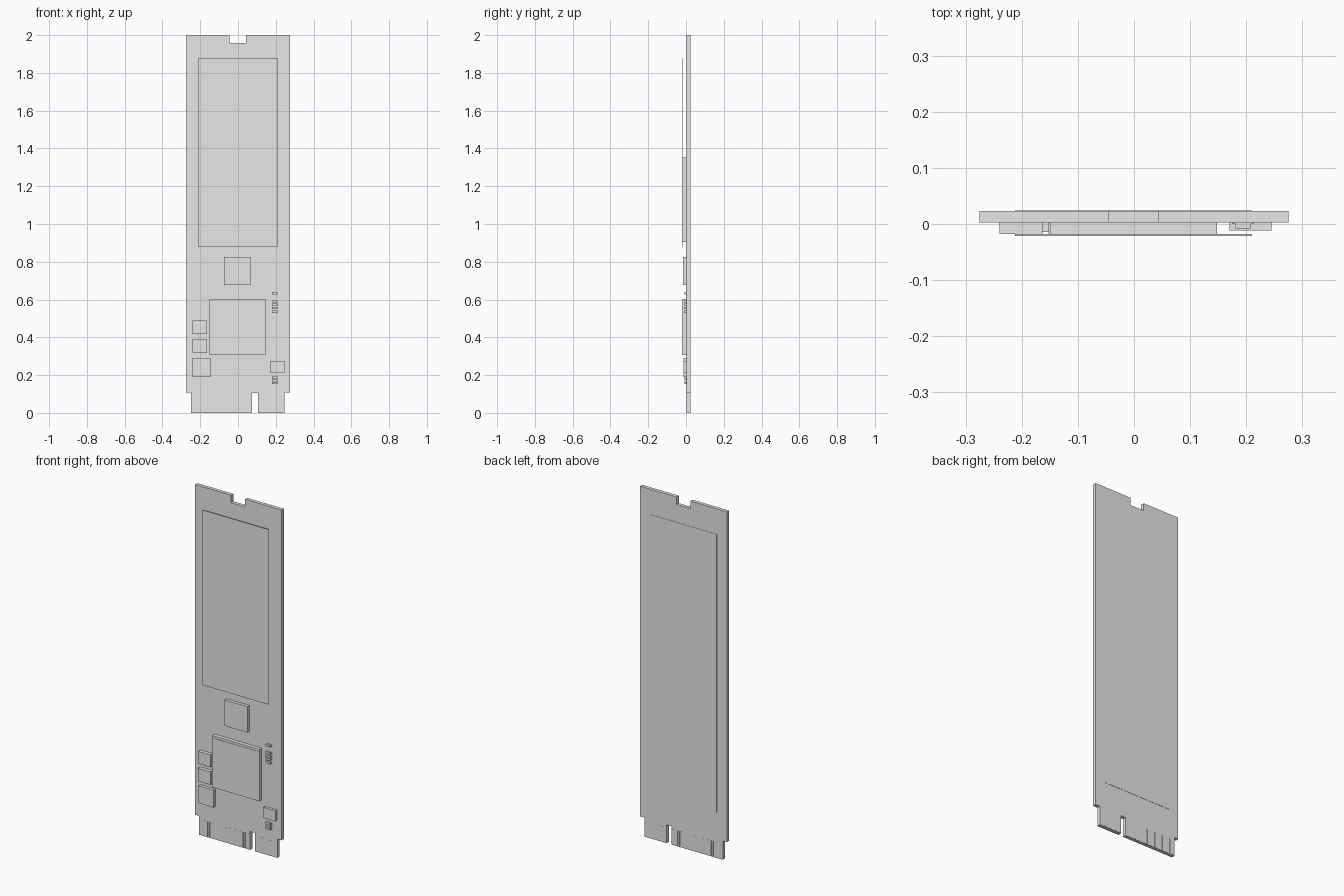
import bpy, bmesh

cube = bpy.data.objects.get("Cube")
if cube:
    bpy.data.objects.remove(cube, do_unlink=True)

grey = bpy.data.materials.new("plain grey")
grey.use_nodes = True
COLOUR = (0.8, 0.8, 0.8, 1)
grey.diffuse_color = COLOUR
grey.node_tree.nodes["Principled BSDF"].inputs["Base Color"].default_value = COLOUR

FACE, BACK = 0.003, 0.023  # front and back faces of the board


def finish(name, bm):
    bmesh.ops.recalc_face_normals(bm, faces=bm.faces)
    mesh = bpy.data.meshes.new(name)
    bm.to_mesh(mesh)
    bm.free()
    mesh.materials.append(grey)
    obj = bpy.data.objects.new(name, mesh)
    bpy.context.collection.objects.link(obj)
    return obj


def add_box(bm, x0, x1, y0, y1, z0, z1):
    for v in bmesh.ops.create_cube(bm, size=1)["verts"]:
        v.co = (x1 if v.co.x > 0 else x0,
                y1 if v.co.y > 0 else y0,
                z1 if v.co.z > 0 else z0)


def box(name, x0, x1, z0, z1, y0, y1=FACE):
    bm = bmesh.new()
    add_box(bm, x0, x1, y0, y1, z0, z1)
    return finish(name, bm)


# Circuit board: outline with screw notch, stepped connector edge and key slot
outline = [(-0.25, 0), (0.075, 0), (0.075, 0.105), (0.106, 0.105), (0.106, 0),
           (0.247, 0), (0.247, 0.108), (0.275, 0.108), (0.275, 2), (0.043, 2),
           (0.043, 1.957), (-0.045, 1.957), (-0.045, 2), (-0.275, 2),
           (-0.275, 0.108), (-0.25, 0.108)]
bm = bmesh.new()
face = bm.faces.new([bm.verts.new((x, FACE, z)) for x, z in outline])
side = bmesh.ops.extrude_face_region(bm, geom=[face])
for v in side["geom"]:
    if isinstance(v, bmesh.types.BMVert):
        v.co.y = BACK
finish("circuit_board", bm)

# Labels: front one rests on the memory chip, back one lies on the board
box("front_label", -0.212, 0.21, 0.877, 1.88, -0.021, -0.018)
box("back_label", -0.212, 0.21, 0.26, 1.855, BACK, BACK + 0.0015)

# Chips
box("memory_chip", -0.15, 0.148, 0.905, 1.353, -0.018)
box("cache_chip", -0.074, 0.07, 0.677, 0.826, -0.015)
box("controller_chip", -0.152, 0.148, 0.306, 0.603, -0.018)
box("controller_lid", -0.15, 0.146, 0.308, 0.59, -0.020, -0.018)
box("upper_power_chip", -0.24, -0.163, 0.418, 0.488, -0.018)
box("middle_power_chip", -0.24, -0.163, 0.317, 0.391, -0.018)
box("lower_power_chip", -0.24, -0.145, 0.19, 0.29, -0.014)
box("regulator_chip", 0.17, 0.245, 0.214, 0.275, -0.012)

# Small resistors, each a body on a thinner solder pad
for i, z in enumerate([0.633, 0.59, 0.572, 0.555, 0.535, 0.186, 0.172, 0.158]):
    bm = bmesh.new()
    add_box(bm, 0.181, 0.208, -0.008, FACE, z - 0.006, z + 0.006)
    add_box(bm, 0.175, 0.213, 0.0, FACE, z - 0.004, z + 0.004)
    finish(f"resistor_{i + 1}", bm)

# Contact fingers on both faces, leaving out the key slot
for name, y0, y1 in (("front_contacts", FACE - 0.0005, FACE),
                     ("back_contacts", BACK, BACK + 0.0005)):
    bm = bmesh.new()
    for i in range(38):
        x = -0.235 + i * 0.0125
        if not 0.068 < x < 0.113 and x < 0.24:
            add_box(bm, x - 0.004, x + 0.004, y0, y1, 0.004, 0.09)
    finish(name, bm)
